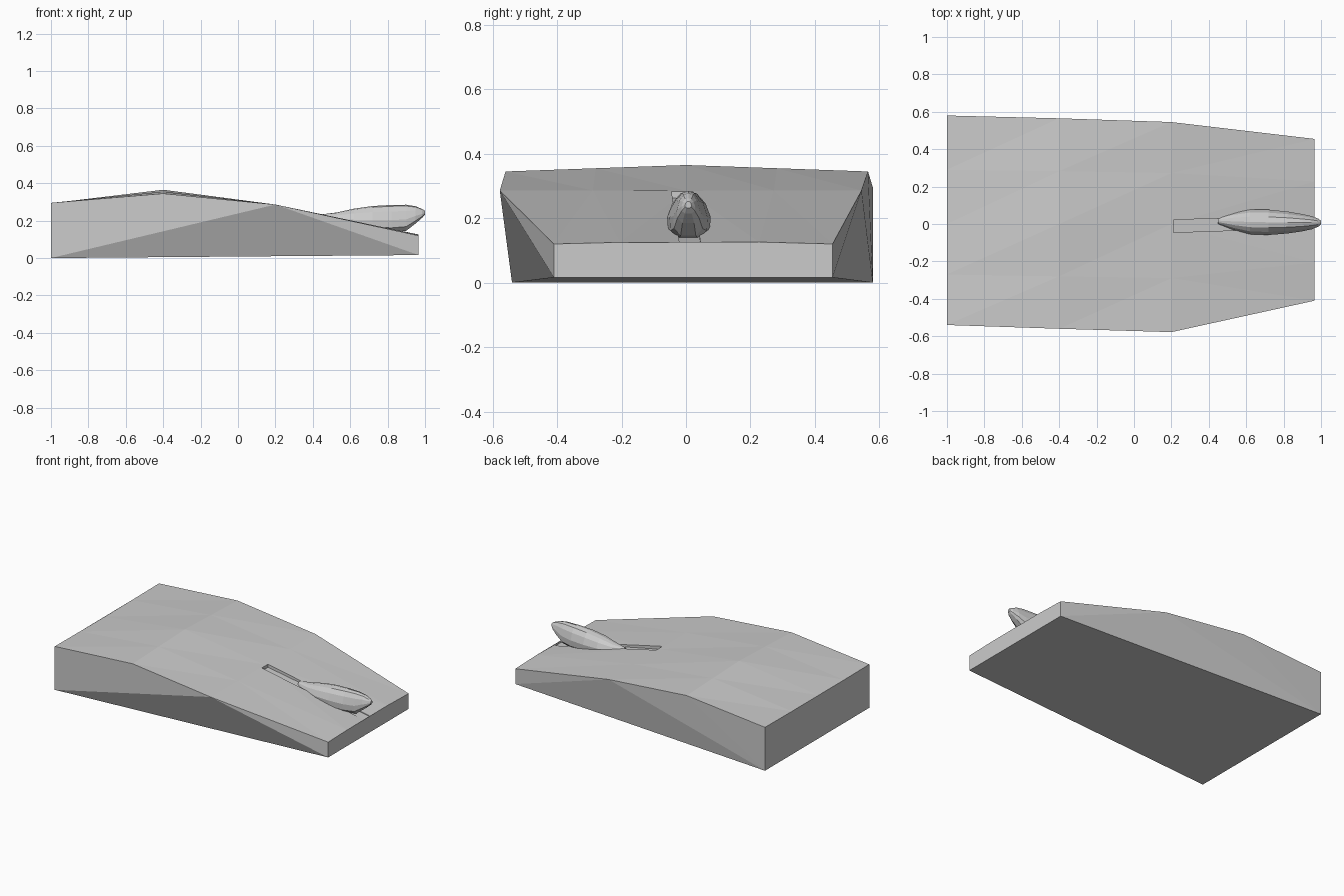
import bpy, bmesh, math

if "Cube" in bpy.data.objects:
    bpy.data.objects.remove(bpy.data.objects["Cube"])


def make_object(name, bm):
    bmesh.ops.recalc_face_normals(bm, faces=bm.faces[:])
    mesh = bpy.data.meshes.new(name)
    bm.to_mesh(mesh)
    bm.free()
    obj = bpy.data.objects.new(name, mesh)
    bpy.context.collection.objects.link(obj)
    return obj


# Sloping slab: stations of x, y range and five heights across
stations = [
    (-1.0, -0.54, 0.58, (0.295, 0.293, 0.291, 0.293, 0.295)),
    (-0.4, -0.56, 0.565, (0.345, 0.355, 0.365, 0.355, 0.345)),
    (0.2, -0.578, 0.545, (0.286, 0.286, 0.285, 0.286, 0.286)),
    (0.965, -0.41, 0.455, (0.12, 0.125, 0.12, 0.126, 0.12)),
]
bm = bmesh.new()
grid = []
for x, y0, y1, heights in stations:
    ys = (y0, y0 / 2, 0, y1 / 2, y1)
    grid.append([bm.verts.new((x, y, z)) for y, z in zip(ys, heights)])
for a, b in zip(grid, grid[1:]):
    for i in range(4):
        bm.faces.new((a[i], b[i], b[i + 1], a[i + 1]))
back = [bm.verts.new((-1.0, y, 0)) for y in (-0.54, 0.58)]
front = [bm.verts.new((0.965, y, 0.016)) for y in (-0.41, 0.455)]
bm.faces.new((back[0], back[1], front[1], front[0]))
bm.faces.new(grid[0] + back[::-1])
bm.faces.new(grid[-1] + front[::-1])
for side, col in ((0, 0), (1, 4)):
    t = [row[col] for row in grid]
    b, f = back[side], front[side]
    for tri in ((b, t[0], t[1]), (b, t[1], t[2]), (b, t[2], f), (f, t[2], t[3])):
        bm.faces.new(tri)
bmesh.ops.triangulate(bm, faces=bm.faces[:])
slab = make_object("sloping_slab", bm)

# Shallow slide track cut into the slope, running out at the low end
bm = bmesh.new()
rings = []
for x, y0, y1, z in ((0.21, -0.045, 0.022, 0.262), (0.955, -0.02, 0.045, 0.119)):
    rings.append([bm.verts.new(p) for p in
                  ((x, y0, z), (x, y1, z), (x, y1, 0.5), (x, y0, 0.5))])
for i in range(4):
    j = (i + 1) % 4
    bm.faces.new((rings[0][i], rings[0][j], rings[1][j], rings[1][i]))
for r in rings:
    bm.faces.new(r)
cutter = make_object("track_cutter", bm)
cutter.hide_render = True
cutter.hide_viewport = True
mod = slab.modifiers.new("track", "BOOLEAN")
mod.operation = "DIFFERENCE"
mod.solver = "EXACT"
mod.object = cutter

# Sliding body: rings of x, centre y, bottom, top, half width
sections = [
    (0.45, 0.018, 0.205, 0.234, 0.018),
    (0.53, 0.014, 0.18, 0.244, 0.046),
    (0.62, 0.011, 0.158, 0.264, 0.067),
    (0.72, 0.009, 0.145, 0.278, 0.069),
    (0.82, 0.008, 0.138, 0.284, 0.06),
    (0.90, 0.007, 0.146, 0.285, 0.047),
    (0.95, 0.007, 0.185, 0.277, 0.036),
    (0.985, 0.007, 0.215, 0.262, 0.022),
    (1.0, 0.007, 0.232, 0.252, 0.01),
]
# Bell-shaped half section as (width, height) fractions
half = [(0, 1), (0.42, 0.95), (0.75, 0.76), (0.98, 0.44), (0.94, 0.16), (0.5, 0)]
profile = half + [(-w, h) for w, h in half[:0:-1]]
bm = bmesh.new()
rings = []
for x, yc, lo, hi, hw in sections:
    rings.append([bm.verts.new((x, yc + w * hw, lo + h * (hi - lo)))
                  for w, h in profile])
n = len(profile)
for a, b in zip(rings, rings[1:]):
    for i in range(n):
        j = (i + 1) % n
        bm.faces.new((a[i], a[j], b[j], b[i]))
bm.faces.new(rings[0])
bm.faces.new(rings[-1])
make_object("sliding_body", bm)
